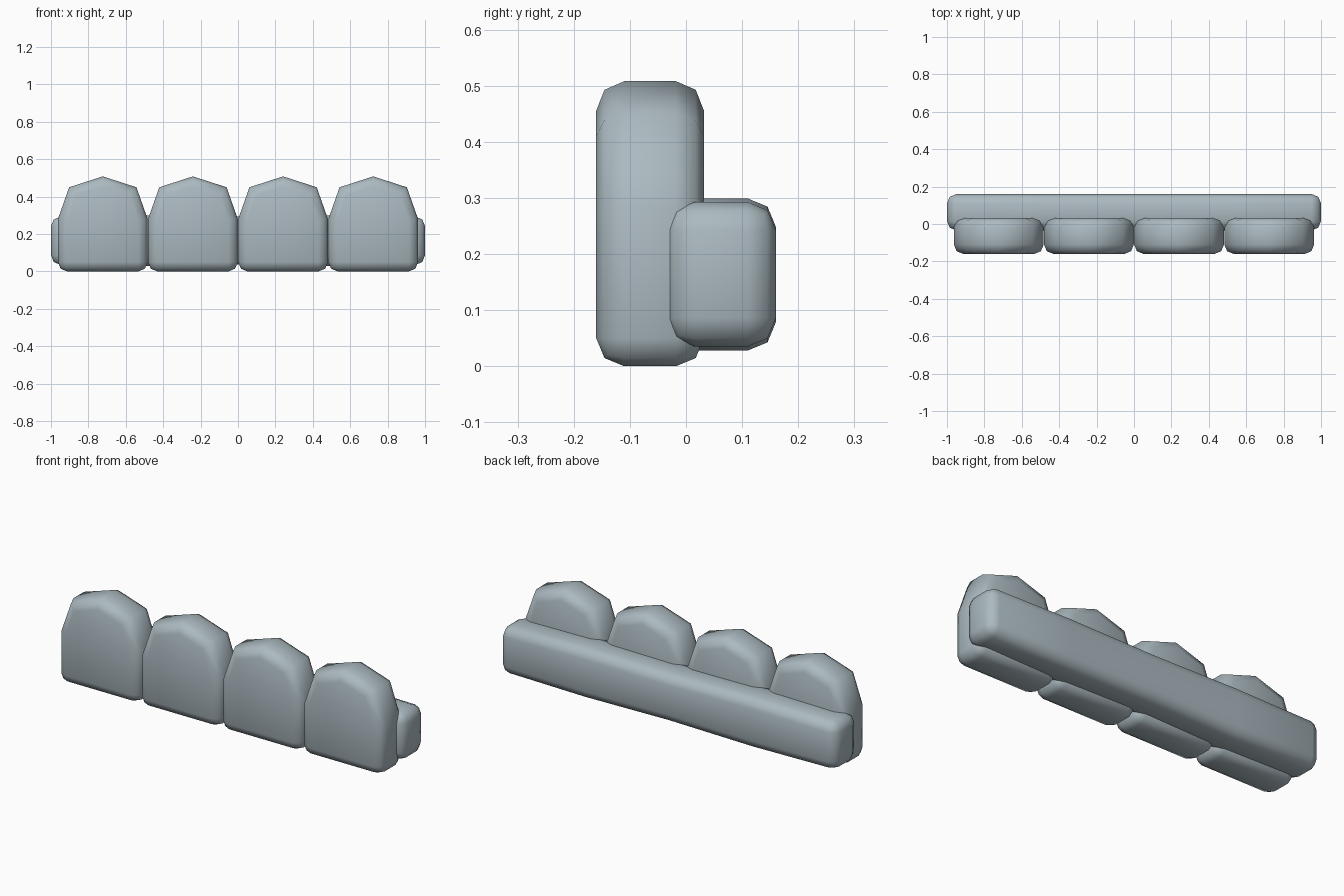
import bpy, bmesh, math

if "Cube" in bpy.data.objects:
    bpy.data.objects.remove(bpy.data.objects["Cube"])

mat = bpy.data.materials.new("blue_grey")
mat.diffuse_color = (0.41, 0.49, 0.53, 1)
mat.use_nodes = True
mat.node_tree.nodes["Principled BSDF"].inputs["Base Color"].default_value = mat.diffuse_color


def finish(name, bm):
    """Make an object with rounded rims and smooth shading."""
    bmesh.ops.recalc_face_normals(bm, faces=bm.faces)
    me = bpy.data.meshes.new(name)
    bm.to_mesh(me)
    bm.free()
    me.materials.append(mat)
    ob = bpy.data.objects.new(name, me)
    bpy.context.collection.objects.link(ob)
    mod = ob.modifiers.new("rounding", 'BEVEL')
    mod.width = 0.05
    mod.segments = 2
    mod.limit_method = 'ANGLE'
    mod.angle_limit = math.radians(65)
    for p in me.polygons:
        p.use_smooth = True
    return ob


def loft(name, rings):
    """Skin closed rings of points and cap both ends."""
    bm = bmesh.new()
    vs = [[bm.verts.new(p) for p in r] for r in rings]
    n = len(vs[0])
    bm.faces.new(vs[0])
    bm.faces.new(vs[-1])
    for a, b in zip(vs, vs[1:]):
        for i in range(n):
            j = (i + 1) % n
            bm.faces.new((a[i], a[j], b[j], b[i]))
    return finish(name, bm)


# Pointed pickets
outline = [(-0.24, 0), (0.24, 0), (0.24, 0.28), (0.18, 0.45),
           (0, 0.508), (-0.18, 0.45), (-0.24, 0.28)]
for k in range(4):
    cx = (k - 1.5) * 0.482
    loft(f"picket_{k + 1}",
         [[(cx + x, y, z) for x, z in outline] for y in (-0.16, 0.032)])

# Rear rail, very slightly thicker at the quarter points
sections = [(-1, 0.036, 0.292), (-0.5, 0.028, 0.299), (0, 0.036, 0.293),
            (0.5, 0.028, 0.299), (1, 0.036, 0.292)]
loft("rear_rail",
     [[(x, -0.034, lo), (x, 0.16, lo), (x, 0.16, hi), (x, -0.034, hi)]
      for x, lo, hi in sections])
